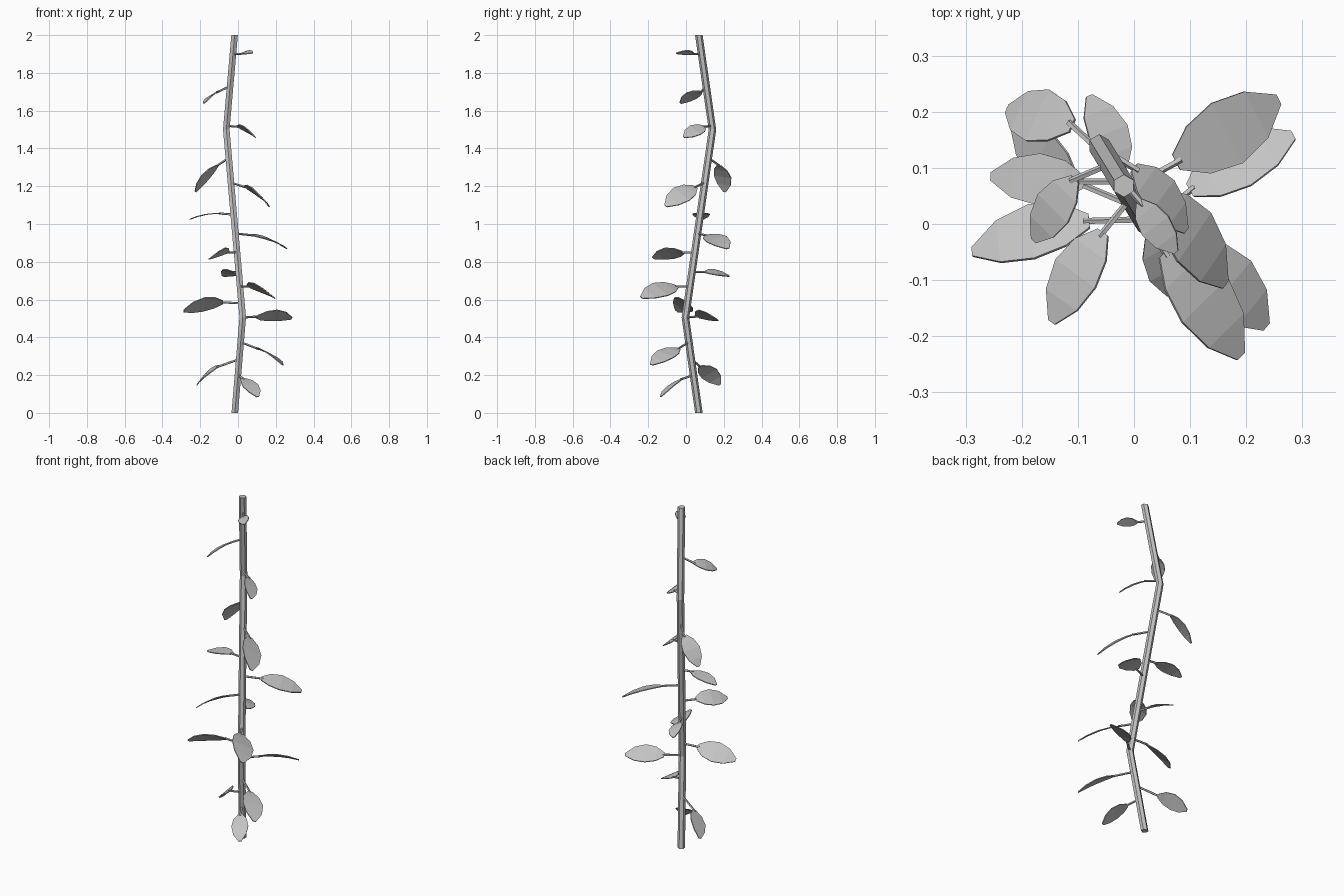
import bpy, bmesh, math
from mathutils import Vector, Matrix

cube = bpy.data.objects.get("Cube")
if cube:
    bpy.data.objects.remove(cube)

GREY = (0.55, 0.55, 0.55, 1)
grey = bpy.data.materials.new("plant grey")
grey.use_nodes = True
grey.diffuse_color = GREY
grey.node_tree.nodes["Principled BSDF"].inputs["Base Color"].default_value = GREY

STEM = [Vector(p) for p in ((-0.017, 0.068, 0), (0.025, -0.003, 0.505),
                            (-0.062, 0.14, 1.5), (-0.018, 0.068, 2))]


def finish(bm, name):
    bmesh.ops.recalc_face_normals(bm, faces=bm.faces)
    mesh = bpy.data.meshes.new(name)
    bm.to_mesh(mesh)
    bm.free()
    mesh.materials.append(grey)
    obj = bpy.data.objects.new(name, mesh)
    bpy.context.collection.objects.link(obj)
    return obj


def tube(name, points, radius, sides, axis):
    """Capped tube whose rings all face along one axis."""
    bm = bmesh.new()
    turn = axis.to_track_quat('Z', 'Y')
    rings = []
    for p in points:
        angles = [math.tau * (i + 0.5) / sides for i in range(sides)]
        rings.append([bm.verts.new(p + turn @ Vector((math.cos(a), math.sin(a), 0)) * radius)
                      for a in angles])
    for a, b in zip(rings, rings[1:]):
        for i in range(sides):
            j = (i + 1) % sides
            bm.faces.new((a[i], a[j], b[j], b[i]))
    bm.faces.new(rings[0])
    bm.faces.new(rings[-1])
    return finish(bm, name)


def stem_at(z):
    for a, b in zip(STEM, STEM[1:]):
        if z <= b.z:
            return a.lerp(b, (z - a.z) / (b.z - a.z))


# Position along the blade, relative half width
OUTLINE = ((0, 0.25), (0.2, 0.78), (0.47, 1), (0.76, 0.77), (1, 0.16))


def blade(name, base, tip, roll):
    """Arched leaf blade, rolled about its own length."""
    along = tip - base
    length = along.length
    side = along.cross(Vector((0, 0, 1))).normalized()
    side = Matrix.Rotation(math.radians(roll), 3, along) @ side
    up = side.cross(along).normalized()
    bm = bmesh.new()
    rows = []
    for t, w in OUTLINE:
        centre = base + along * t + up * length * 0.24 * t * (1 - t)
        half = side * w * length * 0.275
        rows.append([bm.verts.new(centre + half * s) for s in (-1, 1)])
    for a, b in zip(rows, rows[1:]):
        bm.faces.new((a[0], a[1], b[1], b[0]))
    bmesh.ops.triangulate(bm, faces=bm.faces)
    obj = finish(bm, name)
    thick = obj.modifiers.new("thickness", 'SOLIDIFY')
    thick.thickness = 0.005
    thick.offset = 0


# Main stem
tube("stem", STEM, 0.02, 6, Vector((0, 0, 1)))

# Leaves: height on stem, blade base, blade tip, roll in degrees
LEAVES = (
    (1.9, (0.01, 0.04, 1.9), (0.075, -0.05, 1.905), 20),
    (1.73, (-0.105, 0.08, 1.7), (-0.178, -0.03, 1.64), 25),
    (1.52, (0, 0.1, 1.515), (0.092, -0.012, 1.46), -35),
    (1.35, (-0.11, 0.175, 1.31), (-0.225, 0.205, 1.17), 13),
    (1.22, (0.04, 0.05, 1.195), (0.162, -0.108, 1.095), -36),
    (1.05, (-0.09, 0.075, 1.055), (-0.255, 0.085, 1.025), 0),
    (0.95, (0.075, 0.11, 0.94), (0.257, 0.222, 0.87), 14),
    (0.85, (-0.055, -0.015, 0.85), (-0.146, -0.175, 0.82), 33),
    (0.745, (-0.02, 0.1, 0.745), (-0.08, 0.228, 0.725), 24),
    (0.67, (0.055, -0.05, 0.67), (0.19, -0.236, 0.61), -31),
    (0.58, (-0.08, 0.005, 0.585), (-0.288, -0.05, 0.54), 38),
    (0.505, (0.1, 0.06, 0.51), (0.284, 0.158, 0.5), -30),
    (0.375, (0.105, -0.04, 0.34), (0.235, -0.183, 0.255), -20),
    (0.285, (-0.105, 0.075, 0.245), (-0.216, 0.18, 0.15), -34),
    (0.2, (0.03, -0.02, 0.18), (0.105, -0.134, 0.085), 8),
)
for n, (z, base, tip, roll) in enumerate(LEAVES, 1):
    base, tip, root = Vector(base), Vector(tip), stem_at(z)
    blade(f"leaf_{n}", base, tip, roll)
    reach = base - root
    tube(f"leaf_stalk_{n}", (root, base + reach.normalized() * 0.01), 0.006, 5, reach)
